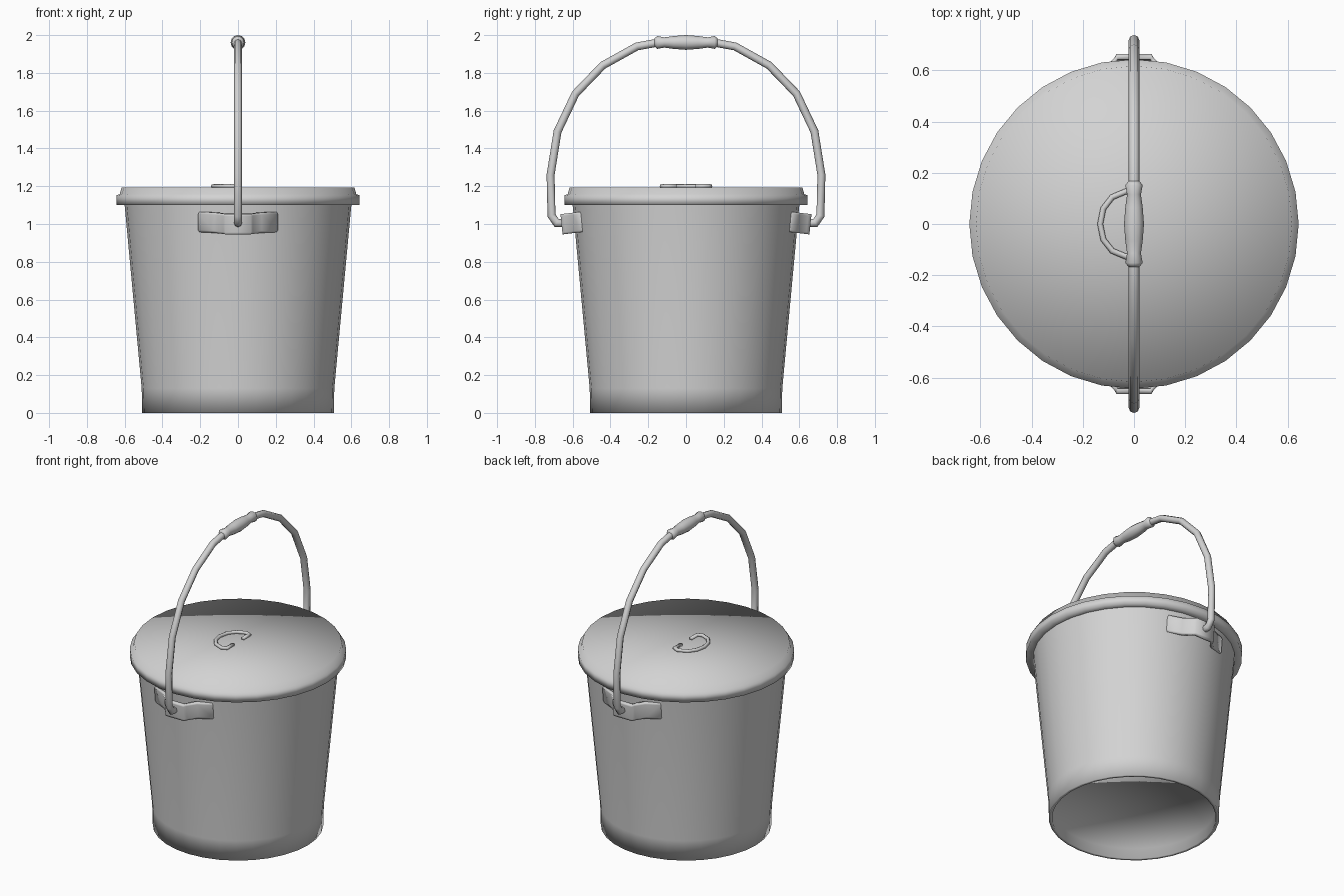
import bpy, bmesh, math
from mathutils import Vector

cube = bpy.data.objects.get("Cube")
if cube:
    bpy.data.objects.remove(cube, do_unlink=True)

GREY = (0.65, 0.65, 0.65, 1.0)
metal = bpy.data.materials.new("grey_metal")
metal.use_nodes = True
metal.diffuse_color = GREY
metal.node_tree.nodes["Principled BSDF"].inputs["Base Color"].default_value = GREY


def finish(name, bm):
    """Turn a bmesh into a smooth-shaded object."""
    bmesh.ops.remove_doubles(bm, verts=bm.verts, dist=0.0005)
    bmesh.ops.recalc_face_normals(bm, faces=bm.faces)
    for f in bm.faces:
        f.smooth = True
    mesh = bpy.data.meshes.new(name)
    bm.to_mesh(mesh)
    bm.free()
    mesh.materials.append(metal)
    obj = bpy.data.objects.new(name, mesh)
    bpy.context.collection.objects.link(obj)
    return obj


def lathe(name, profile, sides, axis=(0, 0, 1), centre=(0, 0, 0)):
    """Spin a profile of (radius, height) points around an axis."""
    axis = Vector(axis)
    out = Vector((1, 0, 0))
    bm = bmesh.new()
    verts = [bm.verts.new(Vector(centre) + out * r + axis * h) for r, h in profile]
    edges = [bm.edges.new(pair) for pair in zip(verts, verts[1:])]
    bmesh.ops.spin(bm, geom=verts + edges, cent=centre, axis=axis,
                   angle=math.tau, steps=sides, use_duplicate=False)
    return finish(name, bm)


def tube(name, points, radius, normal, sides=8):
    """Sweep a round section along a flat path, with mitred corners."""
    pts = [Vector(p) for p in points]
    normal = Vector(normal)
    bm = bmesh.new()
    rings = []
    for i, p in enumerate(pts):
        before = (p - pts[i - 1]).normalized() if i else None
        after = (pts[i + 1] - p).normalized() if i < len(pts) - 1 else None
        before, after = before or after, after or before
        along = (before + after).normalized()
        side = along.cross(normal) / max(along.dot(before), 0.5)
        rings.append([bm.verts.new(p + radius * (side * math.cos(a) + normal * math.sin(a)))
                      for a in (math.tau * k / sides for k in range(sides))])
    for a, b in zip(rings, rings[1:]):
        for k in range(sides):
            n = (k + 1) % sides
            bm.faces.new((a[k], a[n], b[n], b[k]))
    bm.faces.new(rings[0])
    bm.faces.new(rings[-1])
    return finish(name, bm)


# Bucket body with a recessed base
lathe("bucket_body", [(0, 0.07), (0.487, 0.07), (0.487, 0), (0.507, 0),
                      (0.51, 0.13), (0.602, 1.12)], 32)

# Flat lid with a wider rolled band around its edge
lathe("lid", [(0.595, 1.10), (0.643, 1.10), (0.643, 1.152), (0.626, 1.158),
              (0.617, 1.193), (0, 1.193)], 32)

# Open loop on the lid
half_loop = [(0, 0.05), (0, 0.115), (-0.03, 0.128), (-0.085, 0.105), (-0.12, 0.06)]
loop = half_loop + [(-0.132, 0)] + [(x, -y) for x, y in reversed(half_loop)]
tube("lid_loop", [(x, y, 1.2) for x, y in loop], 0.011, (0, 0, 1))

# Carrying handle
half_bail = [(0.62, 1.003), (0.685, 1.006), (0.712, 1.045), (0.717, 1.26), (0.68, 1.49),
             (0.585, 1.69), (0.44, 1.84), (0.26, 1.94), (0.15, 1.96)]
bail = half_bail + [(-y, z) for y, z in reversed(half_bail)]
tube("handle", [(0, y, z) for y, z in bail], 0.021, (1, 0, 0))

# Turned grip at the top of the handle
half_grip = [(0, 0.168), (0.021, 0.168), (0.034, 0.152), (0.027, 0.115), (0.034, 0.065)]
grip = half_grip + [(0.039, 0)] + [(r, -h) for r, h in reversed(half_grip)]
lathe("handle_grip", grip, 12, (0, 1, 0), (0, 0, 1.961))


# Brackets: bent straps that hug the wall and bulge out around the handle ends
def bracket(name, sign):
    half = [(0.211, 0.56), (0.125, 0.595), (0.078, 0.643), (0.068, 0.659)]
    strap = half + [(-x, y) for x, y in reversed(half)]
    inner = [(x * 0.96, y - 0.022) for x, y in reversed(strap)]
    outline = strap + inner
    bm = bmesh.new()
    levels = []
    for t in (0, 0.1, 0.9, 1):
        # The lean of the wall lowers the parts that stand further out
        levels.append([bm.verts.new((x * (0.97 if t in (0, 1) else 1),
                                     sign * (y + 0.011 * (t - 0.5)),
                                     0.952 + 0.107 * t - 0.12 * (y - 0.6)))
                       for x, y in outline])
    n = len(outline)
    for a, b in zip(levels, levels[1:]):
        for k in range(n):
            bm.faces.new((a[k], a[(k + 1) % n], b[(k + 1) % n], b[k]))
    for ring in (levels[0], levels[-1]):
        for k in range(len(strap) - 1):
            bm.faces.new((ring[k], ring[k + 1], ring[n - 2 - k], ring[n - 1 - k]))
    return finish(name, bm)


bracket("front_bracket", -1)
bracket("back_bracket", 1)
